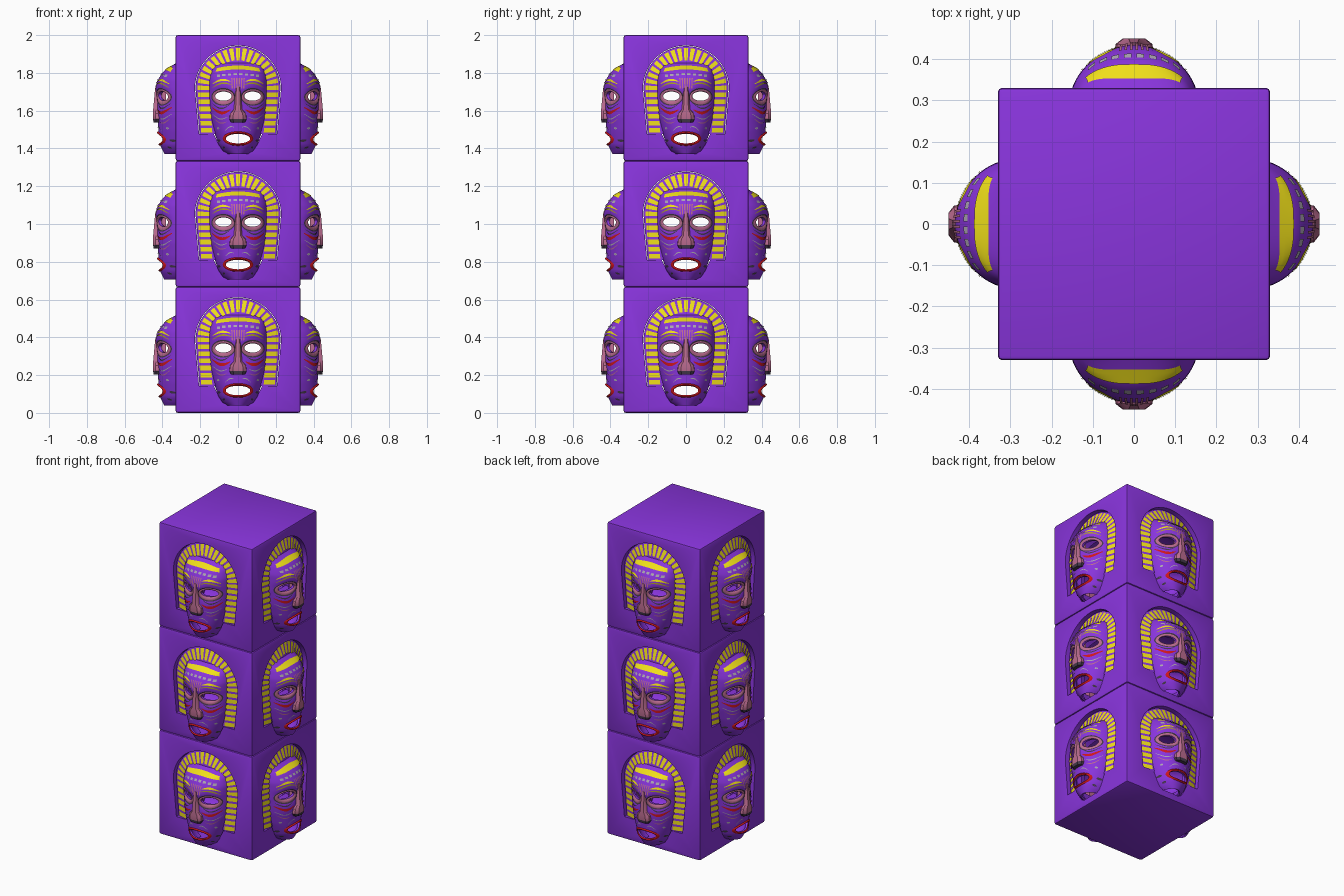
import bpy, bmesh
from math import sin, cos, pi, hypot, radians

if "Cube" in bpy.data.objects:
    bpy.data.objects.remove(bpy.data.objects["Cube"])

COLORS = {"purple": (0.25, 0.035, 0.72), "yellow": (0.87, 0.74, 0.01),
          "red": (0.62, 0.008, 0.012), "pink": (0.50, 0.15, 0.28),
          "grey": (0.42, 0.38, 0.45), "dark": (0.06, 0.04, 0.07),
          "olive": (0.42, 0.36, 0.02)}
NAMES = list(COLORS)
MATS = []
for name, c in COLORS.items():
    m = bpy.data.materials.new(name)
    m.diffuse_color = (*c, 1)
    m.use_nodes = True
    m.node_tree.nodes["Principled BSDF"].inputs["Base Color"].default_value = m.diffuse_color
    MATS.append(m)


def make_object(name, bm, angle=35):
    me = bpy.data.meshes.new(name)
    bm.to_mesh(me)
    bm.free()
    for m in MATS:
        me.materials.append(m)
    me.shade_smooth()
    me.set_sharp_from_angle(angle=radians(angle))
    ob = bpy.data.objects.new(name, me)
    bpy.context.collection.objects.link(ob)
    return ob


def bake(ob, angle=35):
    """Apply modifiers and return the finished mesh, dropping the object."""
    bpy.context.view_layer.update()
    dg = bpy.context.evaluated_depsgraph_get()
    me = bpy.data.meshes.new_from_object(ob.evaluated_get(dg))
    me.name = ob.name
    me.shade_smooth()
    me.set_sharp_from_angle(angle=radians(angle))
    bpy.data.objects.remove(ob)
    return me


def lerp_table(table, v):
    if v <= table[0][0]:
        return table[0][1]
    for (a, p), (b, q) in zip(table, table[1:]):
        if v <= b:
            return p + (q - p) * (v - a) / (b - a)
    return table[-1][1]


# Mask shape: half width and centre depth by height above the block centre
WIDTH = [(-.295, .06), (-.28, .08), (-.25, .102), (-.17, .13), (-.1, .147),
         (0, .157), (.1, .155), (.15, .142), (.19, .12)]
DEPTH = [(-.295, .39), (-.25, .412), (-.2, .42), (-.1, .425), (0, .43), (.05, .436),
         (.09, .427), (.125, .407), (.15, .385), (.17, .352), (.19, .32)]
EDGE = .30


def face_depth(x, h):
    q = min(1, abs(x) / lerp_table(WIDTH, h))
    d = EDGE + (lerp_table(DEPTH, h) - EDGE) * (1 - q ** 2.2) ** .6
    socket = .028 * 2.718 ** (-((abs(x) - .08) / .045) ** 2 - ((h - .005) / .042) ** 2)
    return max(d - socket, EDGE - .01)


def crown_depth(x, h):
    k = (hypot(x, max(h - .05, 0)) - .14) / .08
    return .328 - .025 * max(0, min(1, k))


def arch(t, r):
    """Arch of radius r with straight, slightly tapering legs; t in -1..1"""
    s, side = abs(t) * .585, (1 if t >= 0 else -1)
    if s < .345:
        a = s / .345 * pi / 2
        return side * r * sin(a), .05 + r * cos(a)
    down = s - .345
    return side * r * (1 - .4 * down), .05 - down


def strip(bm, mat, a, b, n=16, m=2, off=.004, bulge=0.0, surf=face_depth):
    """Surface between curves a(t) and b(t), draped over a depth function."""
    rows = []
    for i in range(n + 1):
        p, q = a(i / n), b(i / n)
        row = []
        for j in range(m + 1):
            v = j / m
            x, h = p[0] + (q[0] - p[0]) * v, p[1] + (q[1] - p[1]) * v
            row.append(bm.verts.new((x, -surf(x, h) - off - bulge * sin(pi * v), h)))
        rows.append(row)
    for r, s in zip(rows, rows[1:]):
        for j in range(m):
            f = bm.faces.new((r[j], r[j + 1], s[j + 1], s[j]))
            f.material_index = NAMES.index(mat)
            f.normal_update()
            if f.normal.y > 0:
                f.normal_flip()


def ellipse(cx, ch, rx, rh):
    return lambda t: (cx + rx * cos(2 * pi * t), ch + rh * sin(2 * pi * t))


def arc(bm, mat, x0, x1, h0, h1, rise, thick):
    """Tapered curved brush stroke"""
    def edge(sign):
        return lambda t: (x0 + (x1 - x0) * t, h0 + (h1 - h0) * t + rise * sin(pi * t)
                          + sign * thick / 2 * (.25 + .75 * sin(pi * t)))
    strip(bm, mat, edge(-1), edge(1))


def prism(outlines, half, y0):
    """Closed prisms along y from outlines of (x, h) points"""
    bm = bmesh.new()
    for pts in outlines:
        lo, hi = [[bm.verts.new((x, y, h)) for x, h in pts] for y in (y0 - half, y0 + half)]
        bm.faces.new(lo)
        bm.faces.new(hi[::-1])
        for i in range(len(pts)):
            bm.faces.new((lo[i - 1], lo[i], hi[i], hi[i - 1]))
    bmesh.ops.recalc_face_normals(bm, faces=bm.faces)
    return bm


def cut(ob, cutter):
    mod = ob.modifiers.new("cut", 'BOOLEAN')
    mod.operation, mod.solver, mod.object = 'DIFFERENCE', 'EXACT', cutter
    cutter.hide_render = True
    cutters.append(cutter)


meshes, cutters = {}, []

# Block: bevelled cube with mask-shaped openings through both axes
bm = bmesh.new()
bmesh.ops.create_cube(bm, size=1)
bmesh.ops.scale(bm, vec=(.66, .66, .666), verts=bm.verts)
bmesh.ops.bevel(bm, geom=bm.edges[:], offset=.01, segments=2, affect='EDGES', profile=.5)
block = make_object("block", bm)
outline = [arch(-1 + 2 * i / 40, .228) for i in range(41)]
chin = [(.128, -.19), (.1, -.25), (.08, -.28), (.06, -.29)]
outline += chin + [(-x, h) for x, h in reversed(chin)]
for k in range(2):
    c = make_object("opening_cutter", prism([outline], .6, 0))
    c.rotation_euler.z = k * pi / 2
    cut(block, c)
meshes["block"] = bake(block)

# Face shell with eye and mouth holes
bm = bmesh.new()
NC, NR = 36, 44
grid = []
for i in range(NR + 1):
    h = -.295 + .485 * i / NR
    w = lerp_table(WIDTH, h)
    xs = [w * sin((j / NC - .5) * pi) for j in range(NC + 1)]
    grid.append([bm.verts.new((x, -face_depth(x, h), h)) for x in xs])
for r, s in zip(grid, grid[1:]):
    for j in range(NC):
        bm.faces.new((r[j], r[j + 1], s[j + 1], s[j]))
face = make_object("face", bm)
face.modifiers.new("shell", 'SOLIDIFY').thickness = .012
holes = [ellipse(.077, .01, .045, .025), ellipse(-.077, .01, .045, .025),
         ellipse(0, -.215, .066, .026)]
cut(face, make_object("hole_cutter", prism([[f(i / 24) for i in range(24)] for f in holes], .3, -.4)))
meshes["face"] = bake(face, 50)
for c in cutters:
    bpy.data.objects.remove(c)

# Headdress arch and its yellow rays
bm = bmesh.new()
strip(bm, "purple", lambda t: arch(2 * t - 1, .13), lambda t: arch(2 * t - 1, .225),
      n=48, m=3, off=0, surf=crown_depth)
bmesh.ops.remove_doubles(bm, verts=bm.verts, dist=1e-5)
ob = make_object("headdress", bm)
ob.modifiers.new("slab", 'SOLIDIFY').thickness = .03
meshes["headdress"] = bake(ob)
bm = bmesh.new()
for i in range(31):
    c, w = -1 + 2 * (i + .5) / 31, .021
    strip(bm, "yellow", lambda t: arch(c + w * (2 * t - 1), .15),
          lambda t: arch(c + w * (2 * t - 1), .215), n=2, m=2, surf=crown_depth)
meshes["headdress_rays"] = bake(make_object("headdress_rays", bm))

# Nose: lofted sections (height, half width, depth), dark nostril end
bm = bmesh.new()
loops = []
for h, w, d in [(.065, .012, .436), (.03, .016, .441), (-.06, .021, .449), (-.082, .041, .45),
                (-.112, .045, .45), (-.13, .036, .446)]:
    sec = [(-w * 1.1, .38), (-w, d - .014), (-w * .6, d), (w * .6, d), (w, d - .014), (w * 1.1, .38)]
    loops.append([bm.verts.new((x, -y, h)) for x, y in sec])
for i, (r, s) in enumerate(zip(loops, loops[1:])):
    for j in range(6):
        f = bm.faces.new((r[j], r[(j + 1) % 6], s[(j + 1) % 6], s[j]))
        f.material_index = NAMES.index("dark" if i == 4 else "pink")
bm.faces.new(loops[0]).material_index = NAMES.index("pink")
bm.faces.new(loops[-1]).material_index = NAMES.index("dark")
bmesh.ops.recalc_face_normals(bm, faces=bm.faces)
meshes["nose"] = bake(make_object("nose", bm), 30)

# Lips and eyelids: raised rings around the holes
bm = bmesh.new()
strip(bm, "red", ellipse(0, -.215, .065, .025), ellipse(0, -.215, .081, .038),
      n=32, m=4, off=.002, bulge=.007)
meshes["lips"] = bake(make_object("lips", bm), 60)
bm = bmesh.new()
for s in (-1, 1):
    lid = ellipse(s * .078, .006, .058, .04)
    strip(bm, "pink", ellipse(s * .077, .01, .044, .024), lid, n=28, m=3, off=.003, bulge=.004)
    strip(bm, "dark", lid, ellipse(s * .078, .006, .063, .047), n=28, m=1, off=.003)
meshes["eyelids"] = bake(make_object("eyelids", bm), 60)

# Painted markings
bm = bmesh.new()
strip(bm, "yellow", lambda t: (.118 * (2 * t - 1), .151 - .012 * (2 * t - 1) ** 2),
      lambda t: (.112 * (2 * t - 1), .172 - .014 * (2 * t - 1) ** 2), n=24, m=3)
for s in (-1, 1):
    for x in (.015, .045, .075, .103):
        h = .127 - .9 * x * x
        strip(bm, "grey", lambda t: (s * (x - .009 + .018 * t), h - .006),
              lambda t: (s * (x - .009 + .018 * t), h + .006), n=2, m=1)
    for x in (.006, .018, .03):
        strip(bm, "pink", lambda t: (s * (x - .003 + .006 * t), .05),
              lambda t: (s * (x * 1.1 - .003 + .006 * t), .105), n=1, m=5)
    for mat, x0, x1, h0, h1, rise, thick in (
            ("yellow", .04, .135, .088, .075, .014, .012), ("olive", .035, .135, .07, .055, .016, .009),
            ("dark", .045, .135, -.035, -.03, -.022, .008), ("red", .04, .138, -.062, -.05, -.022, .016),
            ("grey", .055, .135, -.1, -.085, -.018, .006), ("pink", .06, .125, -.125, -.11, -.015, .006),
            ("grey", .02, .07, -.155, -.175, .012, .006)):
        arc(bm, mat, s * x0, s * x1, h0, h1, rise, thick)
    for x, h, r, mat in ((.1, -.225, .007, "dark"), (.105, -.16, .006, "grey"), (.075, -.262, .006, "dark")):
        strip(bm, mat, ellipse(s * x, h, .0005, .0005), ellipse(s * x, h, r, r), n=10, m=1)
meshes["markings"] = bake(make_object("markings", bm), 60)

# Stack three blocks, each with a mask on all four sides
for level in range(3):
    for name, me in meshes.items():
        for k in range(1 if name == "block" else 4):
            ob = bpy.data.objects.new(f"{name}_{level + 1}_{k + 1}", me)
            ob.location.z = .3335 + level * .6667
            ob.rotation_euler.z = k * pi / 2
            bpy.context.collection.objects.link(ob)
